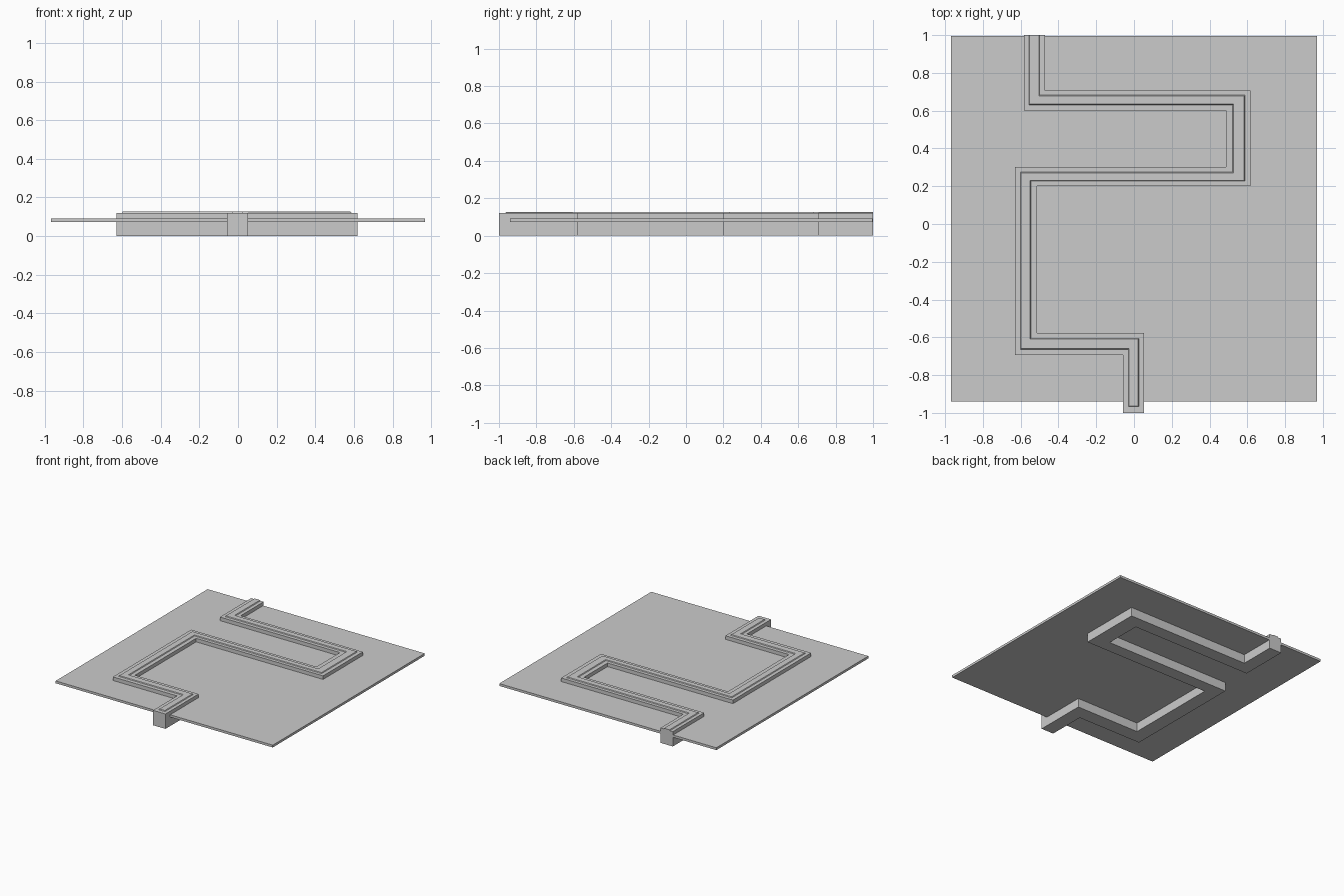
import bpy, bmesh

if "Cube" in bpy.data.objects:
    bpy.data.objects.remove(bpy.data.objects["Cube"])

# each path is seven axis-aligned runs: x, y, x, y, x, y, x edge positions
def side_points(edges, y0, y1):
    pts = [(edges[0], y0)]
    for a, b in zip(edges, edges[1:]):
        horizontal_next = len(pts) % 2 == 1
        pts.append((a, b) if horizontal_next else (b, a))
    pts.append((edges[-1], y1))
    return pts

def ribbon(name, left, right, y0, y1, z0, z1, slope=0.0):
    # slope narrows the top edge, making a small chamfer
    bm = bmesh.new()
    turn = [1, 1, 1, -1, 1, 1, 1]
    shift = lambda e, d: [v + d * t for v, t in zip(e, turn)]
    rows = []
    for z, s in ((z0, 0.0), (z1, slope)):
        for edges, d in ((left, s), (right, -s)):
            rows.append([bm.verts.new((x, y, z)) for x, y in
                         side_points(shift(edges, d), y0 + s, y1)])
    lb, rb, lt, rt = rows
    n = len(lb) - 1
    for i in range(n):
        for a, b in ((lb, rb), (rt, lt), (lt, lb), (rb, rt)):
            bm.faces.new((a[i], b[i], b[i + 1], a[i + 1]))
    for i in (0, n):
        bm.faces.new((lb[i], rb[i], rt[i], lt[i]))
    bmesh.ops.recalc_face_normals(bm, faces=bm.faces)
    me = bpy.data.meshes.new(name)
    bm.to_mesh(me)
    bm.free()
    ob = bpy.data.objects.new(name, me)
    bpy.context.collection.objects.link(ob)
    return ob

# flat ground sheet
bpy.ops.mesh.primitive_cube_add(size=1, location=(0, 0.028, 0.0815))
sheet = bpy.context.object
sheet.name = "ground_sheet"
sheet.scale = (1.936, 1.936, 0.019)

# winding channel body, running through the sheet
ribbon("winding_body",
       [-0.058, -0.694, -0.630, 0.302, 0.488, 0.602, -0.583],
       [0.053, -0.578, -0.514, 0.201, 0.618, 0.708, -0.472],
       -1.0, 1.0, 0.0, 0.12)

# slim raised strip along the top
ribbon("winding_strip",
       [-0.031, -0.664, -0.602, 0.276, 0.521, 0.629, -0.557],
       [0.027, -0.605, -0.545, 0.226, 0.588, 0.683, -0.499],
       -0.968, 1.0, 0.119, 0.126, 0.005)
